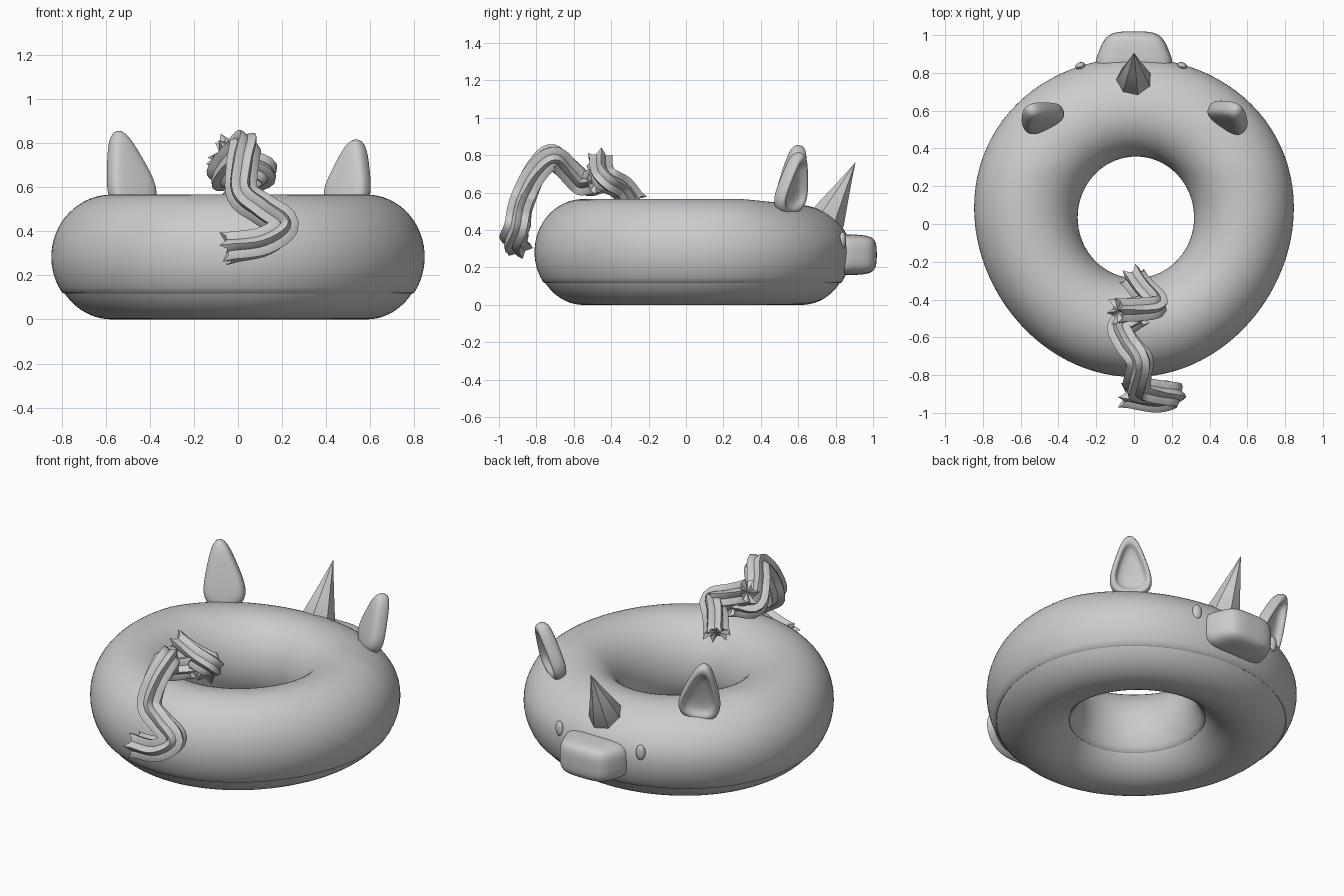
import bpy, bmesh, math
from mathutils import Vector, Matrix

if "Cube" in bpy.data.objects:
    bpy.data.objects.remove(bpy.data.objects["Cube"], do_unlink=True)

grey = bpy.data.materials.new("soft grey")
grey.use_nodes = True
GREY = (0.6, 0.6, 0.6, 1)
grey.diffuse_color = GREY
grey.node_tree.nodes["Principled BSDF"].inputs["Base Color"].default_value = GREY


def finish(bm, name, angle=40, subsurf=0):
    bmesh.ops.recalc_face_normals(bm, faces=bm.faces)
    mesh = bpy.data.meshes.new(name)
    bm.to_mesh(mesh)
    bm.free()
    mesh.materials.append(grey)
    ob = bpy.data.objects.new(name, mesh)
    bpy.context.collection.objects.link(ob)
    if subsurf:
        mod = ob.modifiers.new("round", 'SUBSURF')
        mod.levels = mod.render_levels = subsurf
    bpy.ops.object.select_all(action='DESELECT')
    ob.select_set(True)
    bpy.context.view_layer.objects.active = ob
    if subsurf:
        bpy.ops.object.shade_smooth()
    else:
        bpy.ops.object.shade_smooth_by_angle(angle=math.radians(angle))
    return ob


def bridge(bm, rings, closed_u=True, closed_v=True):
    n, m = len(rings), len(rings[0])
    for i in range(n if closed_u else n - 1):
        for j in range(m if closed_v else m - 1):
            a, b = rings[i], rings[(i + 1) % n]
            k = (j + 1) % m
            bm.faces.new((a[j], a[k], b[k], b[j]))


# Egg-shaped ring swept from a (u, z) section, lowered slightly at the head
def ring_body(name, section):
    bm = bmesh.new()
    rings = []
    for i in range(96):
        t = math.tau * i / 96
        c, s = math.cos(t), math.sin(t)
        inner = Vector((0.01 + 0.308 * c, 0.035 + 0.322 * s))
        outer = Vector((0.845 * c * (1 + 0.06 * s), 0.035 + 0.845 * s))
        ring = []
        for u, z in section:
            p = inner.lerp(outer, u)
            dip = max(0, min(1, (p.y - 0.3) / 0.5)) * max(0, (z - 0.3) / 0.27)
            ring.append(bm.verts.new((p.x, p.y, z - 0.05 * dip)))
        rings.append(ring)
    bridge(bm, rings, True, False)
    return finish(bm, name, 50)


def arc(start, end, n, scale):
    angles = [math.radians(start + (end - start) * i / n) for i in range(n + 1)]
    return [(0.5 + 0.5 * scale * math.cos(a), 0.283 + 0.283 * math.sin(a)) for a in angles]


icing = arc(-35, 215, 44, 1)
ring_body("icing", [(0.85, 0.135)] + [(0.895, 0.117)] + icing + [(0.105, 0.117), (0.15, 0.135)])
ring_body("dough", arc(190, 350, 30, 0.96))


# Snout: tapered rounded block
bm = bmesh.new()
bmesh.ops.create_cube(bm, size=1)
for v in bm.verts:
    far = v.co.y > 0
    v.co = Vector((v.co.x * (0.29 if far else 0.46), 1.02 if far else 0.80,
                   0.268 + v.co.z * (0.20 if far else 0.23)))
bmesh.ops.subdivide_edges(bm, edges=bm.edges[:], cuts=1, use_grid_fill=True)
finish(bm, "snout", subsurf=3)

# Eyes
for side, label in ((-1, "right"), (1, "left")):
    bm = bmesh.new()
    bmesh.ops.create_uvsphere(bm, u_segments=20, v_segments=12, radius=1)
    bmesh.ops.scale(bm, verts=bm.verts, vec=(0.027, 0.018, 0.045))
    bmesh.ops.rotate(bm, verts=bm.verts, matrix=Matrix.Rotation(-side * 0.3, 3, 'Z'))
    bmesh.ops.translate(bm, verts=bm.verts, vec=(side * 0.27 - 0.015, 0.838, 0.345))
    finish(bm, label + "_eye", 60)

# Horn: faceted cone leaning forward
bm = bmesh.new()
base, tip = Vector((0, 0.735, 0.42)), Vector((0, 0.905, 0.76))
axis = tip - base
turn = axis.to_track_quat('Z', 'Y').to_matrix()
rings = []
for along, radius in ((0, 0.085), (0.12, 0.1), (0.55, 0.05), (0.8, 0.022), (1, 0.001)):
    rings.append([bm.verts.new(base + axis * along + turn @ Vector(
        (radius * math.cos(math.tau * j / 7), radius * math.sin(math.tau * j / 7), 0)))
        for j in range(7)])
bridge(bm, rings, False)
bm.faces.new(rings[0])
bm.faces.new(rings[-1])
finish(bm, "horn", 45)


# Ears: rounded leaf with a raised rim around a hollow front
def ear(name, loc, turn_z, height, lean):
    outline = [(-0.08, -0.02), (0.08, -0.02), (0.135, 0.06), (0.085, 0.2),
               (0.035, 0.33), (-0.035, 0.33), (-0.085, 0.2), (-0.135, 0.06)]
    layers = [(0.6, -0.045), (0.95, -0.03), (1, 0.02), (0.9, 0.045), (0.7, 0.04), (0.62, 0.0)]
    bm = bmesh.new()
    rings = []
    for size, depth in layers:
        rings.append([bm.verts.new((x * size, depth, 0.13 + (z - 0.13) * size))
                      for x, z in outline])
    bridge(bm, rings, False)
    bm.faces.new(rings[0])
    bm.faces.new(rings[-1])
    bmesh.ops.scale(bm, verts=bm.verts, vec=(1, 1, height / 0.33))
    place = (Matrix.Translation(loc) @ Matrix.Rotation(turn_z, 4, 'Z')
             @ Matrix.Rotation(lean, 4, 'Y') @ Matrix.Rotation(-0.27, 4, 'X'))
    bmesh.ops.transform(bm, matrix=place, verts=bm.verts)
    finish(bm, name, subsurf=2)


ear("right_ear", (-0.455, 0.535, 0.50), math.radians(28), 0.385, -0.14)
ear("left_ear", (0.475, 0.54, 0.50), math.radians(-35), 0.34, 0.05)


# Piped swirl: star section swept along a smooth path, with ragged ends
def swirl(name, pts, radius, steps=6, lobes=6):
    pts = [Vector(p) for p in pts]
    ext = [pts[0] * 2 - pts[1]] + pts + [pts[-1] * 2 - pts[-2]]
    path = []
    for i in range(1, len(ext) - 2):
        a, b, c, d = ext[i - 1:i + 3]
        for k in range(steps):
            t = k / steps
            path.append(0.5 * (2 * b + (c - a) * t + (2 * a - 5 * b + 4 * c - d) * t * t
                               + (3 * b - a - 3 * c + d) * t ** 3))
    path.append(pts[-1])
    bm = bmesh.new()
    rings = []
    last = len(path) - 1
    side = Vector((1, 0.2, 0.1))
    for i, p in enumerate(path):
        tan = (path[min(i + 1, last)] - path[max(i - 1, 0)]).normalized()
        side = (side - tan * side.dot(tan)).normalized()
        up = tan.cross(side)
        push = {0: -1, last: 1}.get(i, 0)
        ring = []
        for j in range(lobes * 4):
            wave = math.cos(math.tau * j / 4)
            a = math.tau * j / (lobes * 4) + i * 0.03
            r = radius * (0.88 + 0.17 * wave + 0.08 * abs(push))
            off = tan * push * 0.03 * max(0, wave)
            ring.append(bm.verts.new(p + off + r * (side * math.cos(a) + up * math.sin(a))))
        rings.append(ring)
    bridge(bm, rings, False)
    for ring, p in ((rings[0], path[0]), (rings[-1], path[-1])):
        hub = bm.verts.new(p)
        for j in range(len(ring)):
            bm.faces.new((ring[j], ring[(j + 1) % len(ring)], hub))
    finish(bm, name, 42)


swirl("upper_swirl", [(0, -0.29, 0.56), (0.05, -0.35, 0.63), (0.115, -0.425, 0.67),
                      (0.02, -0.45, 0.71), (-0.085, -0.46, 0.76)], 0.068)
swirl("lower_swirl", [(0.01, -0.48, 0.66), (-0.07, -0.55, 0.65), (-0.03, -0.64, 0.73),
                      (0.03, -0.72, 0.79), (0.02, -0.81, 0.70), (0.02, -0.87, 0.57),
                      (0.11, -0.89, 0.50), (0.205, -0.90, 0.43), (0.12, -0.925, 0.355),
                      (-0.04, -0.90, 0.325)], 0.07)
